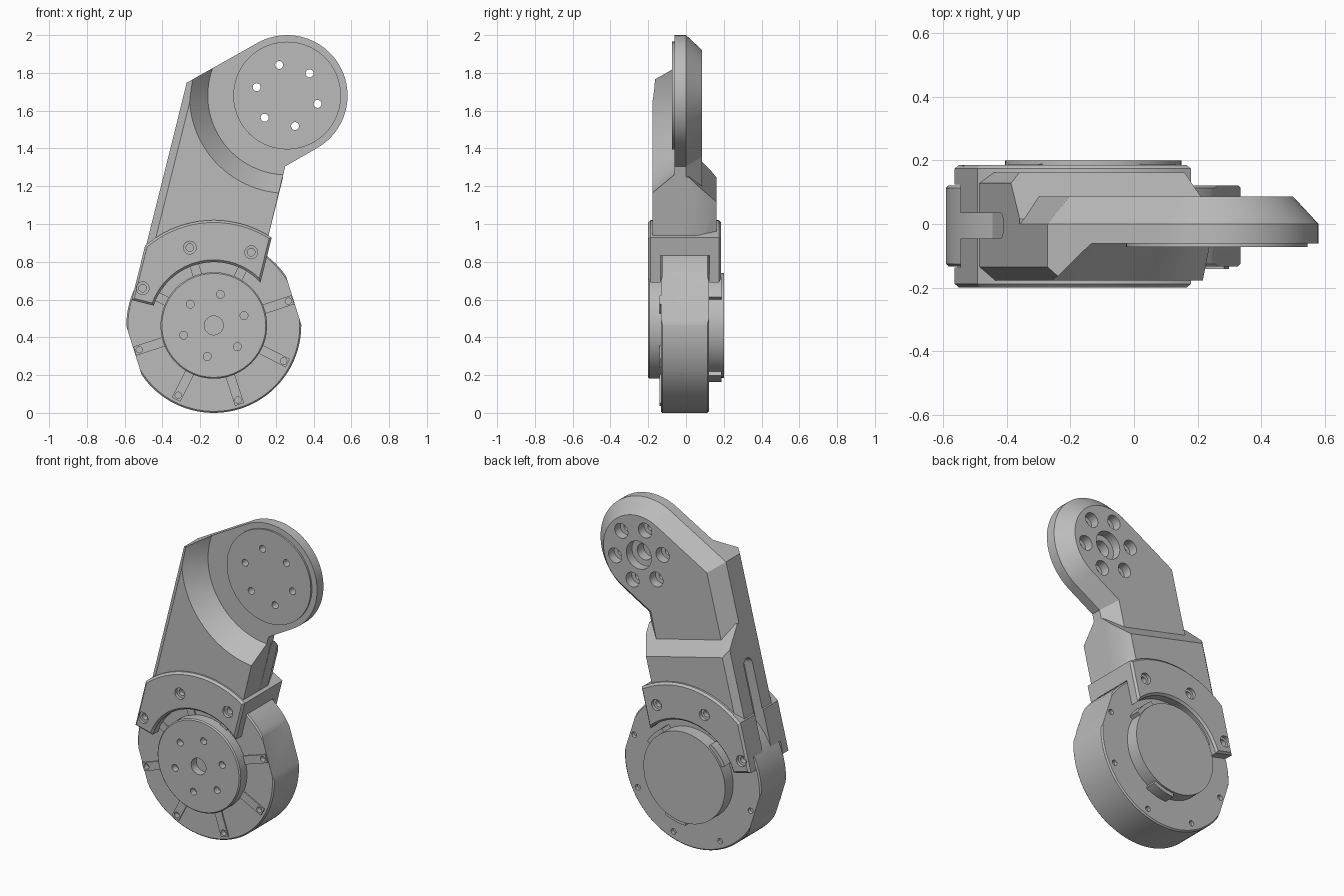
import bpy, bmesh
from math import sin, cos, radians, pi, sqrt, atan2
from mathutils import Vector, Matrix

cube = bpy.data.objects.get("Cube")
if cube:
    bpy.data.objects.remove(cube)

grey = bpy.data.materials.new("machined_grey")
grey.use_nodes = True
grey.diffuse_color = (0.5, 0.5, 0.5, 1)
grey.node_tree.nodes["Principled BSDF"].inputs["Base Color"].default_value = (0.5, 0.5, 0.5, 1)

MOTOR = (-0.128, 0.463)
HEAD = (0.26, 1.68)
TILT = radians(14)


def uv(u, v):
    """Arm frame (across, along) to x, z."""
    return (MOTOR[0] + u * cos(TILT) + v * sin(TILT),
            MOTOR[1] - u * sin(TILT) + v * cos(TILT))


def polar(c, r, a):
    return (c[0] + r * cos(a), c[1] + r * sin(a))


def arc(c, r, a0, a1, n):
    return [polar(c, r, a0 + (a1 - a0) * i / n) for i in range(n + 1)]


def skin(name, rings, matrix=None):
    """Join matching rings of points into a closed solid."""
    bm = bmesh.new()
    vr = [[bm.verts.new(p) for p in ring] for ring in rings]
    n = len(vr[0])
    for a, b in zip(vr, vr[1:]):
        for i in range(n):
            j = (i + 1) % n
            bm.faces.new((a[i], a[j], b[j], b[i]))
    bm.faces.new(vr[0])
    bm.faces.new(vr[-1])
    if matrix:
        bm.transform(matrix)
    bmesh.ops.recalc_face_normals(bm, faces=bm.faces)
    me = bpy.data.meshes.new(name)
    bm.to_mesh(me)
    bm.free()
    me.materials.append(grey)
    ob = bpy.data.objects.new(name, me)
    bpy.context.collection.objects.link(ob)
    return ob


def inset(pts, d):
    """Move a counter-clockwise outline inwards by d."""
    ps = [Vector(p) for p in pts]
    out = []
    for i, p in enumerate(ps):
        e1 = (p - ps[i - 1]).normalized()
        e2 = (ps[(i + 1) % len(ps)] - p).normalized()
        n1, n2 = Vector((-e1.y, e1.x)), Vector((-e2.y, e2.x))
        out.append(p + (n1 + n2) * d / (1 + n1.dot(n2)))
    return out


def loft(name, pts, layers, matrix=None):
    return skin(name, [[(p[0], y, p[1]) for p in inset(pts, d)] for y, d in layers], matrix)


def lathe(name, c, profile, n=72):
    """Solid of revolution along y from (radius, y) pairs."""
    return skin(name, [[(x, y, z) for x, z in arc(c, r, 0, 2 * pi, n)[:-1]] for r, y in profile])


def slice_off(ob, point, normal):
    bm = bmesh.new()
    bm.from_mesh(ob.data)
    res = bmesh.ops.bisect_plane(bm, geom=bm.verts[:] + bm.edges[:] + bm.faces[:],
                                 plane_co=point, plane_no=normal, clear_outer=True)
    edges = [g for g in res["geom_cut"] if isinstance(g, bmesh.types.BMEdge)]
    bmesh.ops.edgeloop_fill(bm, edges=edges)
    bmesh.ops.recalc_face_normals(bm, faces=bm.faces)
    bm.to_mesh(ob.data)
    bm.free()


def arm_slice(ob, u, v, y, nu, nv, ny):
    """Slice with the plane given in the arm frame."""
    x, z = uv(u, v)
    slice_off(ob, (x, y, z), (nu * cos(TILT) + nv * sin(TILT), ny,
                              nv * cos(TILT) - nu * sin(TILT)))


helpers = []


def cutter(ob):
    ob.hide_render = True
    helpers.append(ob)
    return ob


def cut(ob, tools):
    bpy.context.view_layer.objects.active = ob
    for t in tools:
        m = ob.modifiers.new("cut", "BOOLEAN")
        m.operation, m.solver, m.object = "DIFFERENCE", "EXACT", t
        bpy.ops.object.modifier_apply(modifier=m.name)


# Motor can with two flats
motor = lathe("motor_body", MOTOR, [(0.455, -0.133), (0.463, -0.125), (0.463, 0.113), (0.455, 0.121)], 96)
for s in (1, -1):
    a = radians(17.5)
    slice_off(motor, (MOTOR[0] + s * 0.443 * cos(a), 0, MOTOR[1] + s * 0.443 * sin(a)),
              (s * cos(a), 0, s * sin(a)))
spokes = [radians(18 + 45 * k) for k in range(8)]
holes = []
for a in spokes:
    c = polar(MOTOR, 0.415, a)
    for y in (-0.15, 0.14):
        holes.append(cutter(lathe("hole_cutter", c, [(0.017, y - 0.04), (0.017, y + 0.04)], 12)))
cut(motor, holes)

# Radial ribs on the motor front
for i, a in enumerate(spokes):
    d, s = Vector((cos(a), sin(a))), Vector((-sin(a), cos(a))) * 0.025
    c = Vector(MOTOR)
    rib = loft("motor_rib_%d" % i, [c + d * 0.27 - s, c + d * 0.44 - s, c + d * 0.44 + s, c + d * 0.27 + s],
               [(-0.141, 0), (-0.125, 0)])
    cut(rib, [holes[2 * i]])

# Output hub on the front
hub = lathe("front_hub", MOTOR, [(0.275, -0.2), (0.282, -0.193), (0.282, -0.12)])
tools = [cutter(lathe("hole_cutter", MOTOR, [(0.05, -0.25), (0.05, -0.15)], 32))]
for k in range(6):
    tools.append(cutter(lathe("hole_cutter", polar(MOTOR, 0.168, radians(78 + 60 * k)),
                              [(0.021, -0.25), (0.021, -0.16)], 16)))
cut(hub, tools)

# Rear cover with its locating tabs
lathe("rear_cover", MOTOR, [(0.277, 0.11), (0.277, 0.2)])
for i, deg in enumerate((-90, 30, 125)):
    a0, a1 = radians(deg), radians(deg + 28)
    loft("rear_tab_%d" % i, arc(MOTOR, 0.3, a0, a1, 8) + arc(MOTOR, 0.26, a1, a0, 8), [(0.11, 0), (0.188, 0)])

# Arm plate running into the round head
a0 = radians(-60.4)
outline = [uv(-0.45, 0.1), uv(0.168, 0.1), (0.25, 1.305)] + arc(HEAD, 0.32, a0, a0 + pi, 40) + [uv(-0.45, 1.212)]
arm = loft("arm", outline, [(-0.178, 0), (0, 0), (0.086, 0.08)])
arm_slice(arm, -0.45, 0, -0.135, -0.043, 0, -0.04)

motor_room = cutter(lathe("motor_cutter", MOTOR, [(0.47, -0.4), (0.47, 0.4)], 96))
recess = cutter(lathe("recess_cutter", HEAD, [(0.62, -0.3), (0.42, -0.062)], 96))
slot_shape = [(-0.045, -0.1), (0.035, -0.1)] + arc((-0.005, 0.6), 0.04, 0, pi, 12)
slot = cutter(loft("slot_cutter", slot_shape, [(0.39, 0), (0.6, 0)],
                   Matrix.Translation((MOTOR[0], 0, MOTOR[1])) @ Matrix.Rotation(TILT, 4, "Y")
                   @ Matrix.Rotation(pi / 2, 4, "Z")))
bolts = [cutter(lathe("bore_cutter", HEAD, [(0.05, -0.03), (0.05, 0.03), (0.085, 0.031), (0.085, 0.2)], 36))]
for k in range(6):
    bolts.append(cutter(lathe("bolt_cutter", polar(HEAD, 0.167, radians(104.6 + 60 * k)),
                              [(0.021, -0.2), (0.021, 0.03), (0.045, 0.031), (0.045, 0.2)], 24)))
cut(arm, [motor_room, recess, slot] + bolts)

# Raised face on the head
face = lathe("head_face", HEAD, [(0.285, -0.073), (0.285, -0.05)])
cut(face, bolts[1:])

# Thick rear part of the lower arm
block = loft("arm_rear_step", [uv(-0.45, 0.1), uv(0.166, 0.1), uv(0.166, 0.85), uv(-0.45, 0.85)],
             [(-0.02, 0), (0.162, 0)])
arm_slice(block, 0, 0.78, 0.085, 0, 1, 1)
arm_slice(block, 0.166, 0, 0.06, 0.1, 0, 0.045)
arm_slice(block, -0.45, 0, 0.128, -0.034, 0, 0.036)
cut(block, [motor_room, slot])

# Clamp gripping the motor from both sides
RO, RI = 0.557, 0.335


def rim(r, u=None, v=None):
    """Angle in x, z where a circle meets a line of the arm frame."""
    if u is None:
        u = -sqrt(r * r - v * v)
    else:
        v = sqrt(r * r - u * u)
    return atan2(v, u) - TILT


clamp_shape = ([uv(-0.455, 0.025)] + arc(MOTOR, RI, rim(RI, v=0.025), rim(RI, u=0.185), 32)
               + arc(MOTOR, RO, rim(RO, u=0.185), rim(RO, u=-0.455), 32))
clamp = loft("motor_clamp", clamp_shape, [(-0.2, 0.012), (-0.188, 0), (0.174, 0), (0.186, 0.012)])
gap = cutter(lathe("clamp_cutter", MOTOR, [(0.466, -0.136), (0.466, 0.124)], 96))
screws = []
for c in ((-0.255, 0.875), (0.07, 0.85), (-0.505, 0.66)):
    for s, y in ((-1, -0.2), (1, 0.186)):
        screws.append(cutter(lathe("screw_cutter", c, [(0.034, y + s * 0.05), (0.034, y - s * 0.02),
                                                       (0.02, y - s * 0.021), (0.02, y - s * 0.05)], 20)))
cut(clamp, [gap, slot] + screws)

# Remove helpers and shade
for h in helpers:
    bpy.data.objects.remove(h)
for ob in bpy.context.scene.objects:
    if ob.type == "MESH":
        ob.select_set(True)
        bpy.context.view_layer.objects.active = ob
bpy.ops.object.shade_smooth_by_angle(angle=radians(25))
